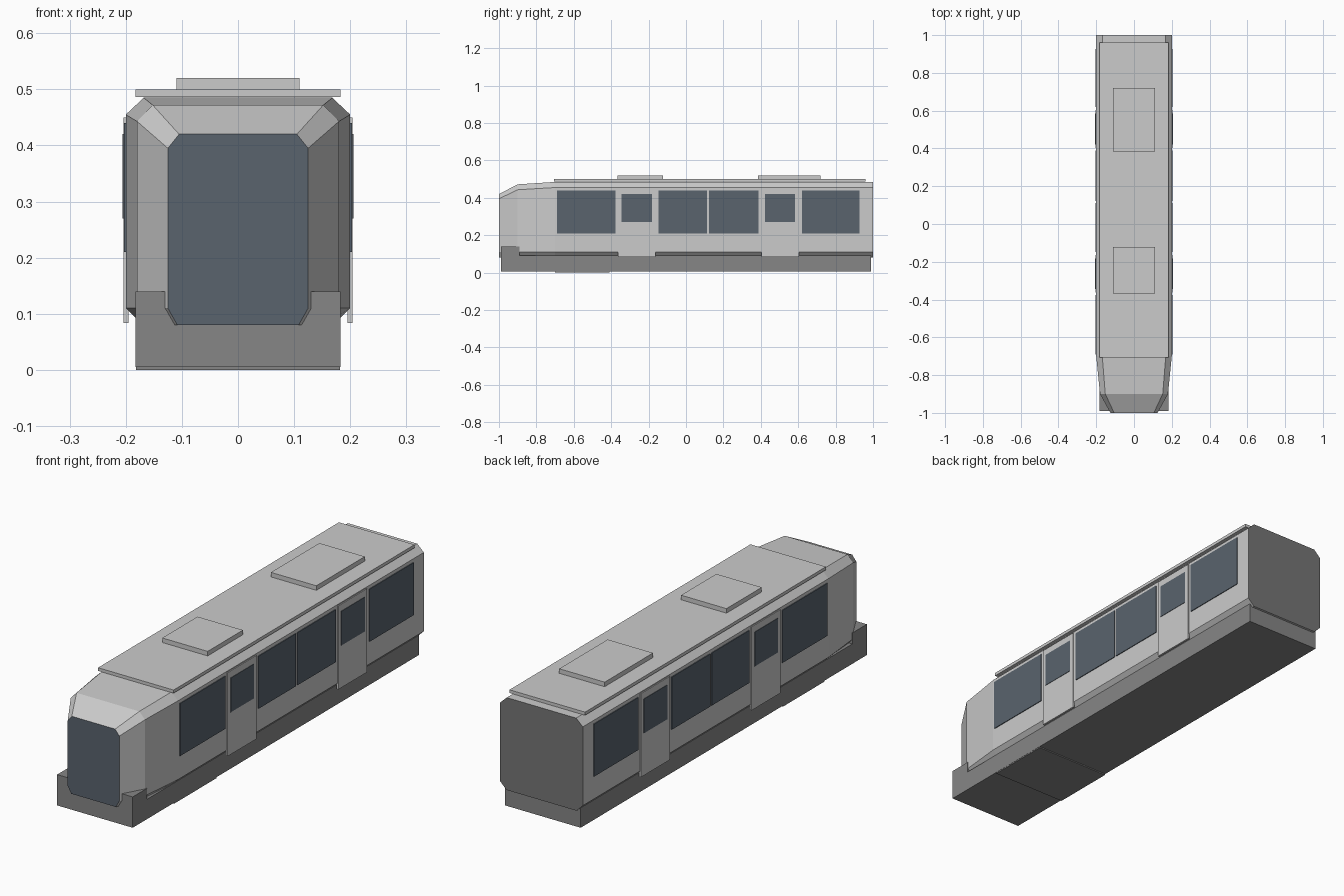
import bpy, bmesh

if "Cube" in bpy.data.objects:
    bpy.data.objects.remove(bpy.data.objects["Cube"])


def material(name, color):
    m = bpy.data.materials.new(name)
    m.diffuse_color = (*color, 1)
    m.use_nodes = True
    m.node_tree.nodes["Principled BSDF"].inputs["Base Color"].default_value = m.diffuse_color
    return m


glass = material("dark_glass", (0.10, 0.125, 0.155))
dark = material("dark_grey", (0.24, 0.24, 0.24))
rear = material("rear_grey", (0.18, 0.18, 0.18))
grey = material("body_grey", (0.8, 0.8, 0.8))


def finish(bm, name, mats=()):
    bmesh.ops.recalc_face_normals(bm, faces=bm.faces)
    me = bpy.data.meshes.new(name)
    bm.to_mesh(me)
    bm.free()
    for m in mats:
        me.materials.append(m)
    ob = bpy.data.objects.new(name, me)
    bpy.context.collection.objects.link(ob)
    return ob


def box(name, x, y, z, mat=None, mirror=False):
    """Box from (min, max) ranges, optionally mirrored across x = 0."""
    bm = bmesh.new()
    bmesh.ops.create_cube(bm, size=1)
    for v in bm.verts:
        v.co = [lo + (c + 0.5) * (hi - lo) for c, (lo, hi) in zip(v.co, (x, y, z))]
    ob = finish(bm, name, [mat] if mat else [])
    if mirror:
        ob.modifiers.new("mirror", 'MIRROR')
    return ob


def half_section(w_side, w_top, z_side, z_top, w_bottom):
    return [(w_bottom, 0.08), (w_side, 0.11), (w_side, z_side), (w_top, z_top)]


# Body shell: chamfered cross-sections lofted from nose to tail
stations = [
    (-1.0, half_section(0.125, 0.105, 0.395, 0.42, 0.108)),
    (-0.9, half_section(0.18, 0.152, 0.443, 0.472, 0.155)),
    (-0.7, half_section(0.20, 0.168, 0.455, 0.485, 0.17)),
    (1.0, half_section(0.20, 0.168, 0.455, 0.485, 0.17)),
]
bm = bmesh.new()
rings = []
for y, half in stations:
    outline = half + [(-x, z) for x, z in reversed(half)]
    rings.append([bm.verts.new((x, y, z)) for x, z in outline])
for a, b in zip(rings, rings[1:]):
    for i in range(len(a)):
        j = (i + 1) % len(a)
        bm.faces.new((a[i], a[j], b[j], b[i]))
bm.faces.new(rings[0]).material_index = 1    # windscreen
bm.faces.new(rings[-1]).material_index = 2   # rear coupling wall
finish(bm, "body_shell", [grey, glass, rear])

# Underframe, front bumper and underfloor pan
box("underframe", (-0.183, 0.183), (-0.99, 0.99), (0.005, 0.092), dark)
box("front_bumper", (-0.183, 0.183), (-0.99, -0.89), (0.005, 0.14), dark)
box("underfloor_pan", (-0.182, 0.182), (-0.70, -0.41), (0.0, 0.02), dark)

# Side windows
for i, y in enumerate([(-0.69, -0.377), (-0.148, 0.112), (0.122, 0.388), (0.62, 0.927)]):
    box(f"side_window_{i + 1}", (0.19, 0.2035), y, (0.21, 0.44), glass, True)

# Doors with their windows
for i, y in enumerate([-0.263, 0.503]):
    box(f"door_{i + 1}", (0.195, 0.204), (y - 0.1, y + 0.1), (0.084, 0.45), None, True)
    box(f"door_window_{i + 1}", (0.198, 0.206), (y - 0.081, y + 0.081), (0.27, 0.42), glass, True)

# Roof panel and roof equipment
box("roof_panel", (-0.183, 0.183), (-0.707, 0.96), (0.486, 0.5))
box("front_roof_unit", (-0.11, 0.11), (-0.367, -0.123), (0.495, 0.52))
box("rear_roof_unit", (-0.11, 0.11), (0.385, 0.72), (0.495, 0.52))
